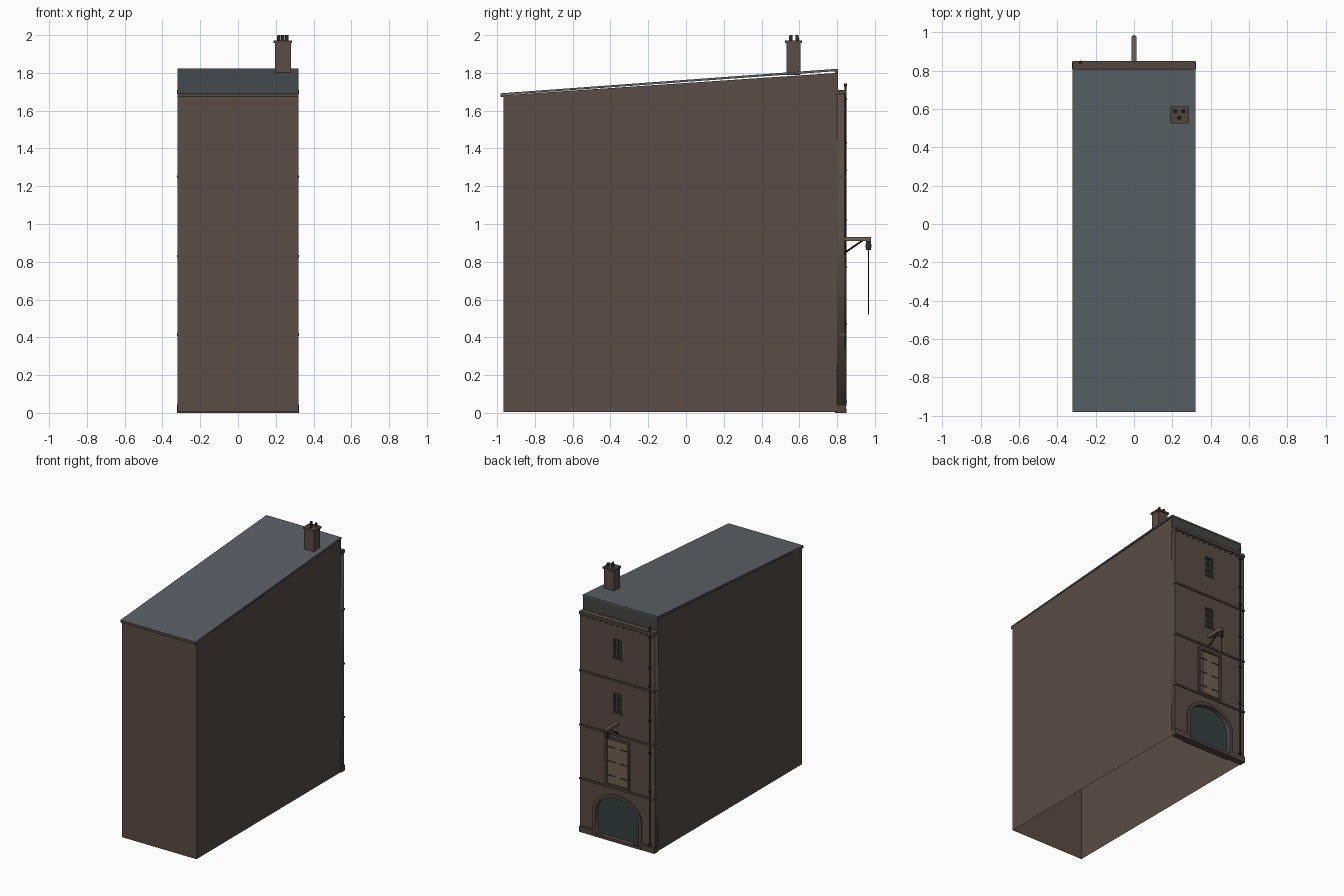
import bpy, bmesh, math
from mathutils import Vector

if "Cube" in bpy.data.objects:
    bpy.data.objects.remove(bpy.data.objects["Cube"])


def mat(name, r, g, b):
    m = bpy.data.materials.new(name)
    m.diffuse_color = (r, g, b, 1)
    m.use_nodes = True
    m.node_tree.nodes["Principled BSDF"].inputs["Base Color"].default_value = m.diffuse_color
    return m


BRICK = mat("brick", .10, .072, .058)
STONE = mat("dark_stone", .085, .062, .048)
SLATE = mat("slate", .10, .12, .135)
FASCIA = mat("fascia", .06, .06, .052)
WOOD = mat("timber", .17, .115, .075)
GLASS = mat("glass", .035, .055, .052)
IRON = mat("iron", .025, .025, .028)


def mesh(name, verts, faces, m):
    me = bpy.data.meshes.new(name)
    me.from_pydata(verts, [], faces)
    ob = bpy.data.objects.new(name, me)
    me.materials.append(m)
    bpy.context.collection.objects.link(ob)
    return ob


def box(name, x0, x1, y0, y1, z0, z1, m):
    v = [(x, y, z) for x in (x0, x1) for y in (y0, y1) for z in (z0, z1)]
    f = [(0, 1, 3, 2), (4, 6, 7, 5), (0, 4, 5, 1), (2, 3, 7, 6), (0, 2, 6, 4), (1, 5, 7, 3)]
    return mesh(name, v, f, m)


def side_prism(name, prof, hw, m):
    """(y, z) profile extruded across x."""
    n = len(prof)
    v = [(s * hw, y, z) for s in (-1, 1) for y, z in prof]
    f = [tuple(range(n)), tuple(range(2 * n - 1, n - 1, -1))]
    f += [(i, i + n, (i + 1) % n + n, (i + 1) % n) for i in range(n)]
    ob = mesh(name, v, f, m)
    bm = bmesh.new()
    bm.from_mesh(ob.data)
    bmesh.ops.recalc_face_normals(bm, faces=bm.faces)
    bm.to_mesh(ob.data)
    bm.free()
    return ob


def plate(name, loops, y0, y1, m):
    """Filled (x, z) outline, later loops are holes, thick from y0 to y1."""
    cu = bpy.data.curves.new(name, 'CURVE')
    cu.dimensions = '2D'
    cu.fill_mode = 'BOTH'
    cu.extrude = (y1 - y0) / 2
    for pts in loops:
        sp = cu.splines.new('POLY')
        sp.points.add(len(pts) - 1)
        for p, (x, z) in zip(sp.points, pts):
            p.co = (x, z, 0, 1)
        sp.use_cyclic_u = True
    cu.materials.append(m)
    ob = bpy.data.objects.new(name, cu)
    ob.location.y = (y0 + y1) / 2
    ob.rotation_euler.x = math.pi / 2
    bpy.context.collection.objects.link(ob)
    bpy.ops.object.select_all(action='DESELECT')
    ob.select_set(True)
    bpy.context.view_layer.objects.active = ob
    bpy.ops.object.convert(target='MESH')
    return bpy.context.object


def rod(name, a, b, r, m, seg=12, r2=None):
    a, b = Vector(a), Vector(b)
    bpy.ops.mesh.primitive_cone_add(vertices=seg, radius1=r, radius2=r if r2 is None else r2,
                                    depth=(b - a).length, location=(a + b) / 2)
    ob = bpy.context.object
    ob.name = name
    ob.rotation_euler = (b - a).to_track_quat('Z', 'Y').to_euler()
    ob.data.materials.append(m)
    bpy.ops.object.shade_smooth_by_angle()
    return ob


def rect(hw, z0, z1):
    return [(-hw, z0), (hw, z0), (hw, z1), (-hw, z1)]


def arch(hw, z0, spring, rise, n=20):
    return [(-hw, z0), (hw, z0)] + [(hw * math.cos(math.pi * i / n), spring + rise * math.sin(math.pi * i / n))
                                    for i in range(n + 1)]


W, FY = .32, .838          # half width, facade plane
WINDOWS = (1.0, 1.42)      # window sill heights

# open-bottomed shell: two party walls and the plain end wall
prof = [(-.965, .004), (.80, .004), (.80, 1.80), (-.965, 1.682)]
v = [(s * W, y, z) for s in (-1, 1) for y, z in prof]
mesh("wall_shell", v, [(3, 2, 1, 0), (4, 5, 6, 7), (0, 4, 7, 3)], BRICK)

# facade with arch, loading door and window openings
holes = [arch(.185, .02, .20, .14), rect(.09, .435, .785)] + [rect(.035, z, z + .15) for z in WINDOWS]
plate("facade", [rect(W, .004, 1.70)] + holes, .80, FY, BRICK)

# roof, riser and eaves
side_prism("roof", [(-.98, 1.692), (.806, 1.822), (.806, 1.81), (-.98, 1.682)], W + .001, SLATE)
box("roof_riser", -W, W, .79, .804, 1.70, 1.812, FASCIA)
box("eaves_gutter", -W, W, -.982, -.96, 1.672, 1.69, STONE)

# cornice with dentils, string courses, plinth
box("cornice", -W - .002, W + .002, .80, .850, 1.688, 1.71, STONE)
for i in range(13):
    x = -.30 + i * .05
    box("dentil", x - .008, x + .008, FY - .002, .846, 1.672, 1.69, STONE)
for z in (.415, .83, 1.25):
    box("string_course", -W - .003, W + .003, .81, .846, z - .007, z + .007, STONE)
for s in (-1, 1):
    a, b = sorted((s * .21, s * (W + .002)))
    box("plinth", a, b, .80, .847, .0, .045, STONE)
box("doorstep", -.21, .21, .79, .849, 0, .02, STONE)

# ground floor arch
plate("arch_surround", [arch(.21, .02, .20, .165), arch(.185, .021, .20, .14)], FY - .002, .846, STONE)
plate("arch_glazing", [arch(.187, .018, .20, .142)], .804, .81, GLASS)

# loading door: frame, planks, straps
plate("door_frame", [rect(.105, .425, .80), rect(.088, .437, .783)], FY - .006, .848, STONE)
for i in range(6):
    x = -.09 + i * .03
    box("door_plank", x + .0006, x + .0294, .815, .834, .435, .785, WOOD)
box("door_backing", -.09, .09, .812, .830, .435, .785, STONE)
for z in (.50, .61, .72):
    for s in (-1, 1):
        a, b = sorted((s * .02, s * .087))
        box("hinge_strap", a, b, .832, .837, z - .004, z + .004, IRON)

# upper windows
for z in WINDOWS:
    box("window_glass", -.036, .036, .815, .82, z - .001, z + .151, GLASS)
    plate("window_frame", [rect(.035, z, z + .15), rect(.029, z + .006, z + .144)], .82, .83, FASCIA)
    box("window_mullion", -.002, .002, .82, .828, z, z + .15, FASCIA)
    for k in (.05, .10):
        box("window_bar", -.033, .033, .82, .827, z + k - .002, z + k + .002, FASCIA)
    box("window_sill", -.042, .042, .82, .845, z - .01, z, STONE)

# hoist beam, brace, pulley and rope
box("hoist_beam", -.013, .013, .82, .98, .91, .932, WOOD)
rod("hoist_brace", (0, .836, .845), (0, .935, .913), .005, IRON, 8)
rod("hoist_wall_plate", (0, .834, .845), (0, .842, .845), .010, IRON, 8)
rod("pulley_wheel", (-.009, .966, .884), (.009, .966, .884), .017, IRON, 16)
for s in (-1, 1):
    box("pulley_cheek", s * .011 - .002, s * .011 + .002, .953, .979, .862, .912, IRON)
rod("rope", (0, .966, .52), (0, .966, .87), .0018, IRON, 6)

# drainpipe with hopper and brackets
rod("drainpipe", (-.28, .844, .04), (-.28, .844, 1.735), .006, IRON)
rod("pipe_hopper", (-.28, .844, 1.725), (-.28, .844, 1.745), .006, IRON, 12, .009)
for z in (.06, .47, .77, 1.02, 1.285, 1.43, 1.66):
    box("pipe_bracket", -.291, -.269, .834, .852, z - .004, z + .004, IRON)

# chimney
box("chimney_stack", .195, .28, .532, .605, 1.79, 1.96, BRICK)
box("chimney_cap", .188, .287, .525, .613, 1.958, 1.972, STONE)
for x, y in ((.216, .588), (.258, .588), (.237, .555)):
    rod("chimney_pot", (x, y, 1.965), (x, y, 2.0), .010, IRON, 12, .008)
